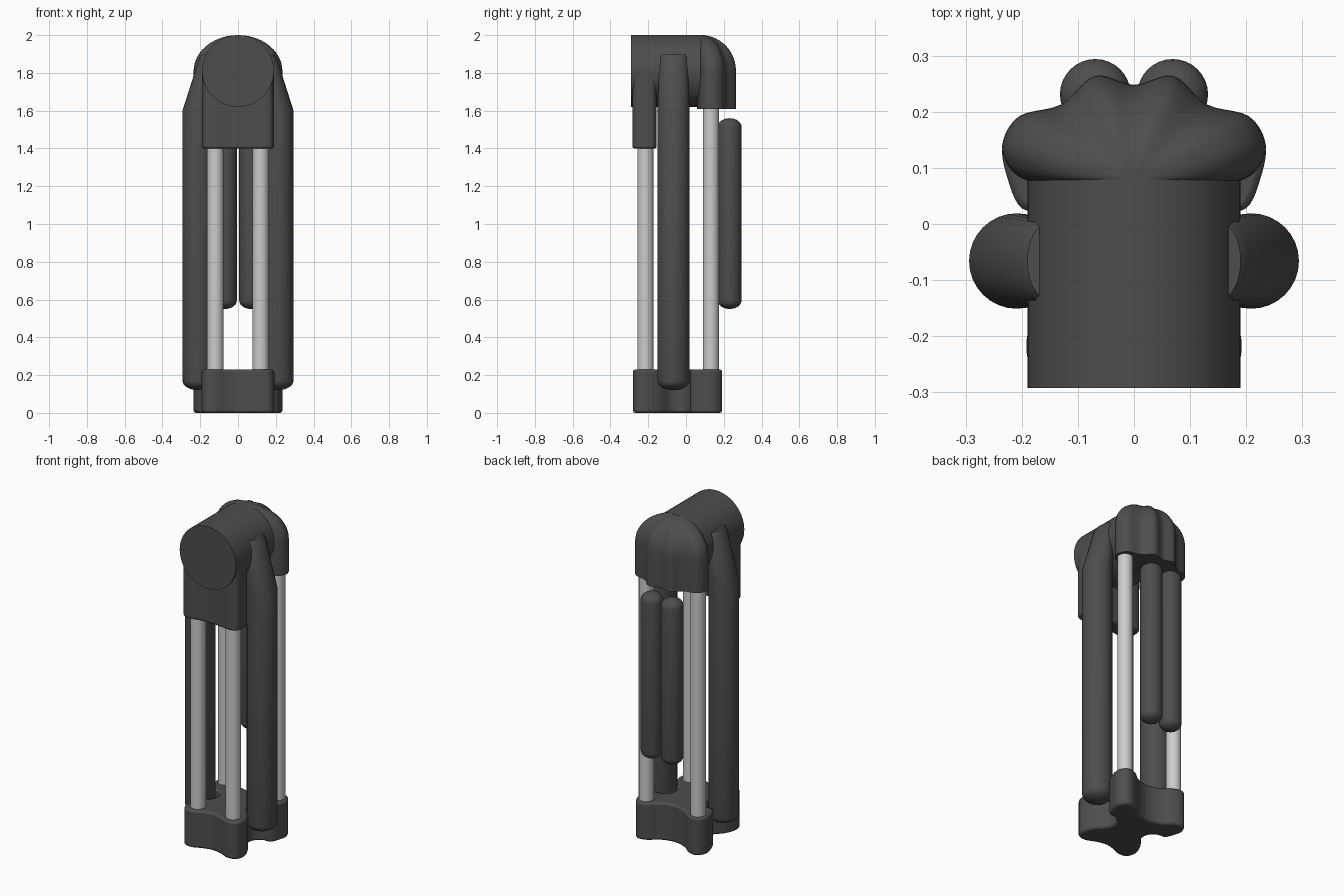
import bpy, bmesh, math
from mathutils import Vector

if "Cube" in bpy.data.objects:
    bpy.data.objects.remove(bpy.data.objects["Cube"])

dark = bpy.data.materials.new("dark_grey")
dark.diffuse_color = (0.075, 0.075, 0.075, 1)
dark.use_nodes = True
dark.node_tree.nodes["Principled BSDF"].inputs["Base Color"].default_value = dark.diffuse_color


def loft(name, rings, mat=dark, bevel=0, angle=40):
    """Skin a stack of closed rings and cap both ends."""
    bm = bmesh.new()
    loops = [[bm.verts.new(p) for p in ring] for ring in rings]
    n = len(loops[0])
    for a, b in zip(loops, loops[1:]):
        for i in range(n):
            j = (i + 1) % n
            bm.faces.new((a[i], a[j], b[j], b[i]))
    bm.faces.new(loops[0][::-1])
    bm.faces.new(loops[-1])
    bmesh.ops.recalc_face_normals(bm, faces=bm.faces)
    me = bpy.data.meshes.new(name)
    bm.to_mesh(me)
    bm.free()
    ob = bpy.data.objects.new(name, me)
    bpy.context.collection.objects.link(ob)
    if mat:
        me.materials.append(mat)
    bpy.ops.object.select_all(action='DESELECT')
    ob.select_set(True)
    bpy.context.view_layer.objects.active = ob
    bpy.ops.object.shade_smooth_by_angle(angle=math.radians(angle))
    if bevel:
        m = ob.modifiers.new("soft_edges", 'BEVEL')
        m.width, m.segments = bevel, 2
        m.limit_method, m.angle_limit = 'ANGLE', math.radians(50)
    return ob


def outline(half, steps=5):
    """Mirror a half plan (starting and ending on x=0) and smooth it."""
    pts = [Vector(p) for p in half]
    pts += [Vector((-p.x, p.y)) for p in pts[-2:0:-1]]
    out, n = [], len(pts)
    for i in range(n):
        a, b, c, d = (pts[(i + k) % n] for k in (-1, 0, 1, 2))
        for s in range(steps):
            t = s / steps
            out.append(0.5 * (2 * b + (c - a) * t + (2 * a - 5 * b + 4 * c - d) * t**2
                              + (3 * b - a - 3 * c + d) * t**3))
    return out


def circle(cx, cy, z, rx, ry=None, n=32):
    ry = rx if ry is None else ry
    return [(cx + rx * math.cos(2 * math.pi * i / n),
             cy + ry * math.sin(2 * math.pi * i / n), z) for i in range(n)]


def dome(cx, cy, z, r, h, up, steps=6):
    """Rings of a rounded end, listed from bottom to top."""
    angs = [math.radians(88) * i / steps for i in range(steps + 1)]
    rings = [circle(cx, cy, z + (h if up else -h) * math.sin(a), r * math.cos(a)) for a in angs]
    return rings if up else rings[::-1]


# Foot with a lobe around each pole
foot = outline([(0, -.245), (.06, -.257), (.12, -.28), (.175, -.268), (.192, -.21),
                (.165, -.14), (.115, -.08), (.11, -.02), (.15, .02), (.2, .028),
                (.225, .08), (.234, .14), (.2, .188), (.14, .18), (.08, .135), (0, .115)])
loft("foot", [[(p.x, p.y, z) for p in foot] for z in (0, .23)], bevel=.012)

# Horizontal round head
head = [[(x, y, z + 1.81) for x, z, _ in circle(0, 0, 0, .19, n=64)] for y in (-.292, .10)]
loft("head_barrel", head)

# Lobed rear of the head, turning down over the rear poles
rear = outline([(0, -.02), (.09, -.02), (.165, -.01), (.215, .012), (.235, .06), (.205, .112),
                (.13, .133), (.07, .184), (0, .168)])
rings = [[(p.x, .08 + p.y, z) for p in rear] for z in (1.61, 1.68, 1.75, 1.81)]
for i in range(1, 13):
    a = math.radians(88) * i / 12
    s = math.cos(a)
    rings.append([(p.x * s, .08 + p.y * s, 1.81 + .19 * math.sin(a)) for p in rear])
loft("head_rear", rings)

# Front block holding the front poles
block = outline([(0, -.272), (.07, -.276), (.13, -.284), (.178, -.272), (.19, -.22),
                 (.178, -.168), (.12, -.155), (.06, -.17), (0, -.175)])
loft("front_block", [[(p.x, p.y, z) for p in block] for z in (1.4, 1.81)], bevel=.01)

for side, s in (("left", -1), ("right", 1)):
    # Light poles
    for part, x, y, top in (("front", .12, -.215, 1.45), ("rear", .175, .132, 1.7)):
        loft(f"{part}_pole_{side}", [circle(s * x, y, z, .043) for z in (.18, top)], mat=None)
    # Large side tubes, slanting in to the head at the top
    cx, cy = s * .209, -.066
    tube = dome(cx, cy, .17, .085, .05, False) + [
        circle(cx, cy, 1.6, .085),
        circle(s * .162, cy, 1.88, .043, .075),
        circle(s * .155, cy, 1.897, .035, .066)]
    loft(f"side_tube_{side}", tube)
    # Small rounded rods on the back
    rod = dome(s * .069, .231, .595, .063, .045, False) + dome(s * .069, .231, 1.515, .063, .045, True)
    loft(f"back_rod_{side}", rod)
